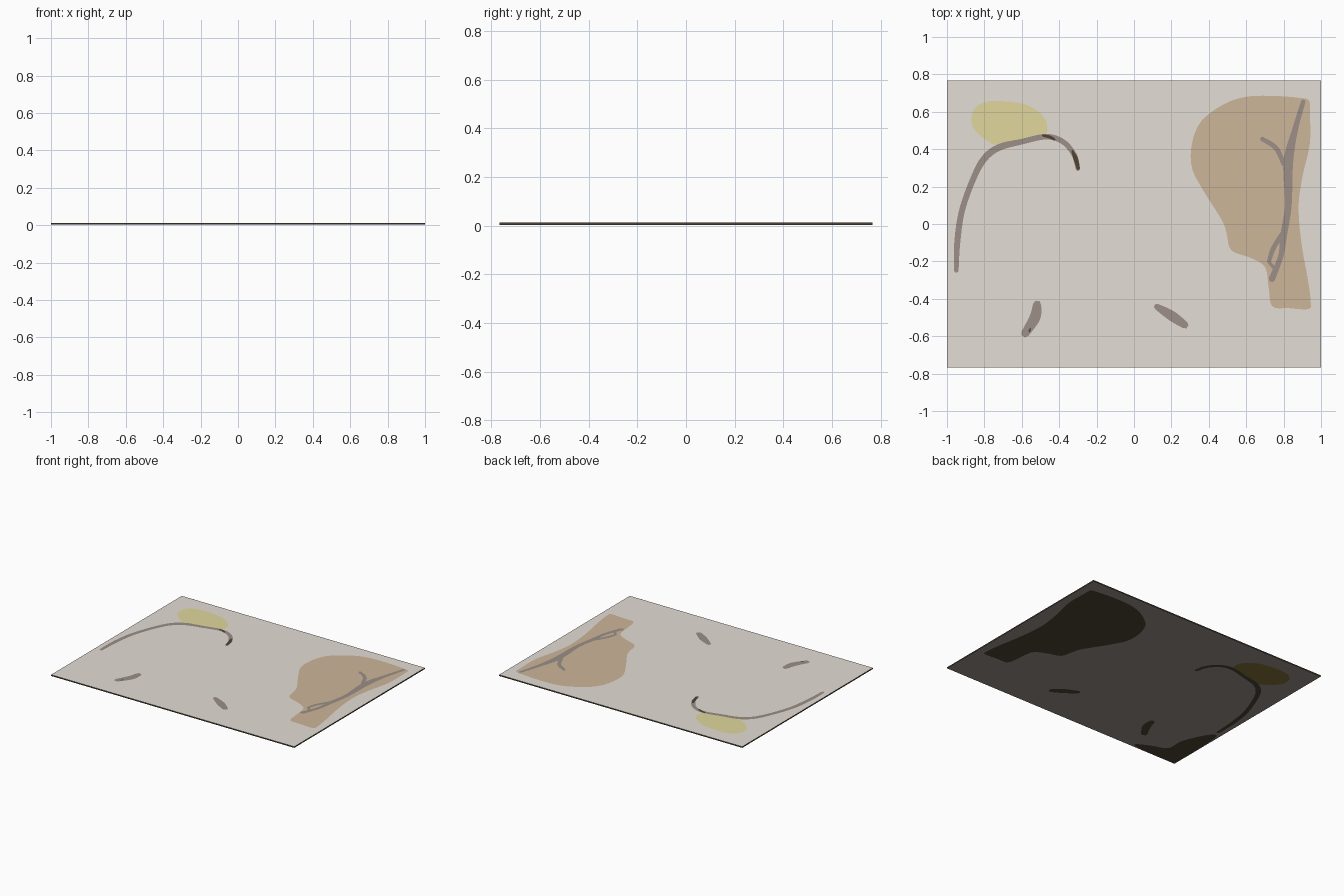
import bpy, bmesh
from mathutils import Vector

if "Cube" in bpy.data.objects:
    bpy.data.objects.remove(bpy.data.objects["Cube"])


def material(name, rgb):
    m = bpy.data.materials.new(name)
    lin = [((c / 255 + 0.055) / 1.055) ** 2.4 for c in rgb]
    m.diffuse_color = (*lin, 1)
    m.use_nodes = True
    m.node_tree.nodes["Principled BSDF"].inputs["Base Color"].default_value = m.diffuse_color
    return m


GREY = material("warm grey", (227, 222, 213))
TAN = material("tan", (206, 182, 154))
YELLOW = material("pale yellow", (225, 215, 156))
STROKE = material("grey brown", (156, 143, 135))
UNDER_GREY = material("underside grey", (153, 145, 140))
UNDER_YELLOW = material("underside olive", (130, 115, 58))
DARK = material("dark brown", (78, 68, 52))

TOP, BOTTOM = 0.012, 0.003  # sheet faces


def spline(pts, closed, steps=6):
    """Smooth Catmull-Rom samples through a few points."""
    p = [Vector(q) for q in pts]
    n = len(p)
    get = (lambda i: p[i % n]) if closed else (lambda i: p[max(0, min(n - 1, i))])
    out = []
    for i in range(n if closed else n - 1):
        a, b, c, d = (get(i + k) for k in (-1, 0, 1, 2))
        for s in range(steps):
            t = s / steps
            out.append(0.5 * (2 * b + (c - a) * t + (2 * a - 5 * b + 4 * c - d) * t * t
                              + (3 * b - a - 3 * c + d) * t ** 3))
    if not closed:
        out.append(p[-1])
    return out


def finish(name, bm, mats, facing=0):
    """Make the object; facing +1 / -1 turns a flat plate up / down."""
    bm.normal_update()
    for f in bm.faces:
        if f.normal.z * facing < 0:
            f.normal_flip()
    me = bpy.data.meshes.new(name)
    bm.to_mesh(me)
    bm.free()
    for m in mats:
        me.materials.append(m)
    ob = bpy.data.objects.new(name, me)
    bpy.context.collection.objects.link(ob)
    return ob


def patch(name, outline, z, mat):
    """Flat painted plate with a smooth outline."""
    bm = bmesh.new()
    f = bm.faces.new([bm.verts.new((q.x, q.y, z)) for q in spline(outline, True)])
    bmesh.ops.triangulate(bm, faces=[f])
    return finish(name, bm, [mat], 1 if z > TOP else -1)


def stroke(name, path, z, mat):
    """Flat ribbon along (x, y, half width) points with rounded ends."""
    s = spline(path, False)
    left, right = [], []
    for i, q in enumerate(s):
        d = (s[min(i + 1, len(s) - 1)] - s[max(i - 1, 0)]).xy.normalized()
        n = Vector((-d.y, d.x)) * q.z
        left.append(q.xy + n)
        right.append(q.xy - n)
    bm = bmesh.new()
    lv = [bm.verts.new((*q, z)) for q in left]
    rv = [bm.verts.new((*q, z)) for q in right]
    for i in range(len(s) - 1):
        bm.faces.new((lv[i], rv[i], rv[i + 1], lv[i + 1]))
    for i, j in ((0, 1), (-1, -2)):
        d = (s[i] - s[j]).xy.normalized() * s[i].z
        side = (left[i] - right[i]) * 0.25
        e1 = bm.verts.new((*(s[i].xy + d * 0.85 + side), z))
        e2 = bm.verts.new((*(s[i].xy + d * 0.85 - side), z))
        bm.faces.new((lv[i], e1, e2, rv[i]))
    return finish(name, bm, [mat], 1 if z > TOP else -1)


# Thin sheet: light top, darker underside, dark edges
bm = bmesh.new()
bmesh.ops.create_cube(bm, size=1)
for v in bm.verts:
    v.co = (v.co.x * 2, v.co.y * 1.535, BOTTOM if v.co.z < 0 else TOP)
bm.normal_update()
for f in bm.faces:
    f.material_index = 0 if f.normal.z > 0.5 else 1 if f.normal.z < -0.5 else 2
finish("sheet", bm, [GREY, UNDER_GREY, DARK])

# Large tan stain, top and underside
tan = [(.31, .43), (.36, .55), (.48, .64), (.6, .68), (.74, .685), (.88, .675), (.935, .66),
       (.94, .6), (.94, .43), (.9, .25), (.88, .09), (.895, -.1), (.93, -.3), (.945, -.42),
       (.93, -.455), (.83, -.45), (.74, -.44), (.72, -.34), (.7, -.23), (.62, -.18),
       (.52, -.14), (.495, -.05), (.47, .02), (.37, .18), (.31, .3)]
patch("tan_stain", tan, TOP + 0.001, TAN)
patch("tan_stain_underside", tan, BOTTOM - 0.0015, DARK)

# Yellow stain, top and underside
yellow = [(-.87, .55), (-.85, .62), (-.78, .655), (-.68, .655), (-.57, .635), (-.48, .57),
          (-.465, .49), (-.51, .475), (-.62, .45), (-.7, .42), (-.76, .43), (-.84, .49)]
patch("yellow_stain", yellow, TOP + 0.001, YELLOW)
patch("yellow_stain_underside", yellow, BOTTOM - 0.0015, UNDER_YELLOW)

# Dark corner under the sheet
patch("corner_stain_underside", [(-.99, -.75), (-.97, -.76), (-.8, -.76), (-.66, -.755),
      (-.63, -.73), (-.72, -.68), (-.83, -.63), (-.84, -.5), (-.91, -.34), (-.97, -.29),
      (-.99, -.4), (-.993, -.7)], BOTTOM - 0.0015, DARK)

# Long arched crack and short cracks, top and underside
cracks = {
    "arched_crack": [(-.95, -.25, .012), (-.945, -.1, .016), (-.92, .07, .016), (-.86, .24, .016),
                     (-.8, .35, .018), (-.72, .41, .018), (-.6, .44, .015), (-.47, .467, .015),
                     (-.38, .44, .014), (-.32, .37, .014), (-.3, .295, .012)],
    "left_crack": [(-.518, -.43, .022), (-.53, -.5, .029), (-.582, -.585, .022)],
    "middle_crack": [(.122, -.442, .016), (.2, -.49, .027), (.272, -.54, .02)],
}
for name, path in cracks.items():
    stroke(name, path, TOP + 0.002, STROKE)
    stroke(name + "_underside", path, 0.0, DARK)

# Branching crack on the tan stain
branches = [
    [(.905, .655, .012), (.86, .5, .016), (.825, .33, .026), (.825, .1, .018),
     (.8, -.06, .018), (.785, -.17, .014), (.737, -.295, .017)],
    [(.685, .455, .012), (.76, .405, .013), (.8, .32, .012)],
    [(.8, -.04, .012), (.745, -.13, .013), (.722, -.2, .011)],
    [(.722, -.205, .008), (.75, -.235, .01)],
]
for i, path in enumerate(branches):
    stroke(f"branch_crack_{i + 1}", path, TOP + 0.0023 - i * 0.0001, STROKE)

# Dark flecks on the cracks
flecks = [
    [(-.33, .39, .006), (-.312, .35, .012), (-.298, .297, .009)],
    [(-.485, .473, .007), (-.45, .465, .008), (-.425, .452, .006)],
    [(-.555, -.56, .004), (-.56, -.575, .005)],
]
for i, path in enumerate(flecks):
    stroke(f"dark_fleck_{i + 1}", path, TOP + 0.003, DARK)
